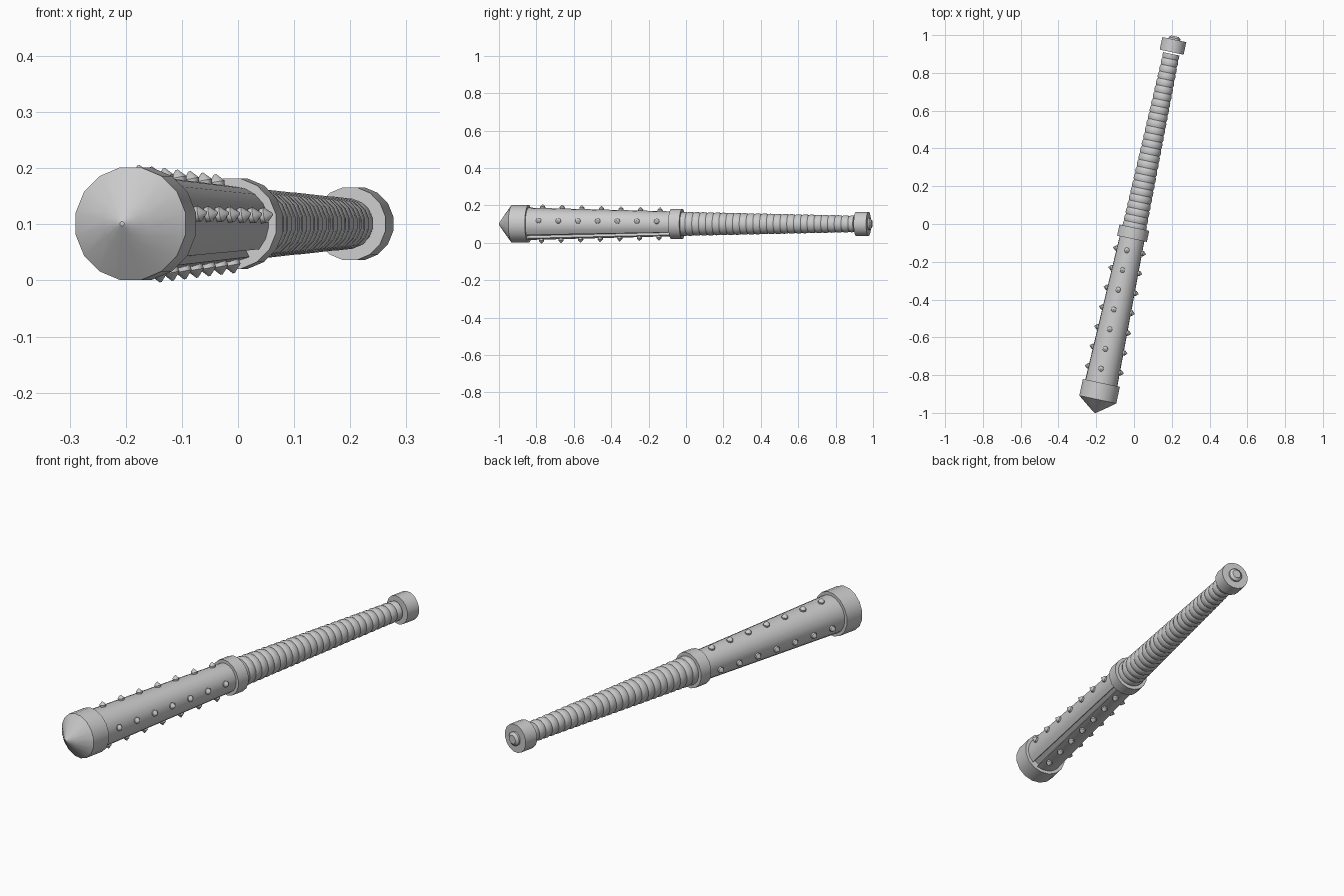
import bpy, bmesh, math
from mathutils import Matrix, Vector

cube = bpy.data.objects.get("Cube")
if cube:
    bpy.data.objects.remove(cube)

SIDES = 16
# The club lies along its local y axis, turned slightly towards +x
PLACE = Matrix.Translation((0.006, 0, 0.101)) @ Matrix.Rotation(math.radians(-12), 4, 'Z')

grey = bpy.data.materials.new("plain grey")
grey.use_nodes = True
grey.diffuse_color = (0.6, 0.6, 0.6, 1)
grey.node_tree.nodes["Principled BSDF"].inputs["Base Color"].default_value = (0.6, 0.6, 0.6, 1)


def finish(name, bm, angle=30):
    bmesh.ops.remove_doubles(bm, verts=bm.verts, dist=0.00001)
    bmesh.ops.recalc_face_normals(bm, faces=bm.faces)
    mesh = bpy.data.meshes.new(name)
    bm.to_mesh(mesh)
    bm.free()
    mesh.materials.append(grey)
    obj = bpy.data.objects.new(name, mesh)
    bpy.context.collection.objects.link(obj)
    obj.matrix_world = PLACE
    bpy.ops.object.select_all(action='DESELECT')
    obj.select_set(True)
    bpy.context.view_layer.objects.active = obj
    bpy.ops.object.shade_smooth_by_angle(angle=math.radians(angle))


def skin(bm, rings):
    for a, b in zip(rings, rings[1:]):
        n = len(a)
        for i in range(n):
            bm.faces.new((a[i], a[(i + 1) % n], b[(i + 1) % n], b[i]))


def lathe(name, profile, angle=30):
    """Turn (position along y, radius) points round the y axis."""
    bm = bmesh.new()
    rings = []
    for y, r in profile:
        turns = [2 * math.pi * (i + 0.5) / SIDES for i in range(SIDES)]
        rings.append([bm.verts.new((r * math.cos(t), y, r * math.sin(t))) for t in turns])
    skin(bm, rings)
    for ring in (rings[0], rings[-1]):
        bm.faces.new(ring)
    finish(name, bm, angle)


# Collars and end caps
lathe("head_cap", [(-1.022, 0.004), (-1.012, 0.018), (-0.995, 0.042), (-0.95, 0.102),
                   (-0.86, 0.102), (-0.86, 0.07)])
lathe("middle_collar", [(-0.08, 0.05), (-0.08, 0.082), (-0.02, 0.082), (-0.02, 0.05)])
lathe("pommel", [(0.93, 0.035), (0.93, 0.066), (0.998, 0.066), (0.998, 0.02)])
lathe("pommel_button", [(0.98, 0.032), (1.006, 0.032), (1.016, 0.02)])

# Ridged grip: overlapping tapered bands
BANDS = 26
step = 0.96 / BANDS
grip = []
for k in range(BANDS):
    y = -0.03 + k * step
    r = 0.064 - 0.021 * k / BANDS
    grip += [(y, r - 0.002), (y + step * 0.3, r + 0.002), (y + step * 0.75, r + 0.001)]
lathe("grip", grip, 40)


# Tapered shaft with one long groove low on the side
def shaft_radius(y):
    return 0.067 + 0.02 * (-0.08 - y) / 0.78


bm = bmesh.new()
START, END = math.radians(-43), math.radians(-62 + 360)
rings = []
for y in (-0.88, -0.06):
    r = shaft_radius(y)
    outline = [(START + (END - START) * i / 18, r) for i in range(19)]
    outline += [(END, r - 0.015), (START + 2 * math.pi, r - 0.015)]
    rings.append([bm.verts.new((q * math.cos(t), y, q * math.sin(t))) for t, q in outline])
skin(bm, rings)
for ring in rings:
    bm.faces.new(ring)
finish("shaft", bm)

# Four rows of pointed studs
bm = bmesh.new()
for row in range(4):
    t = math.radians(11 + 90 * row)
    out = Vector((math.cos(t), 0, math.sin(t)))
    turn = out.to_track_quat('Z', 'Y').to_matrix().to_4x4()
    for k in range(7):
        y = -0.145 - 0.107 * k
        base = out * shaft_radius(y) + Vector((0, y, 0))
        for low, high, bottom, top in ((-0.006, 0.007, 0.013, 0.015), (0.007, 0.021, 0.015, 0.002)):
            bmesh.ops.create_cone(bm, cap_ends=True, segments=7, radius1=bottom, radius2=top,
                                  depth=high - low, matrix=Matrix.Translation(base) @ turn
                                  @ Matrix.Translation((0, 0, (low + high) / 2)))
finish("studs", bm, 55)
